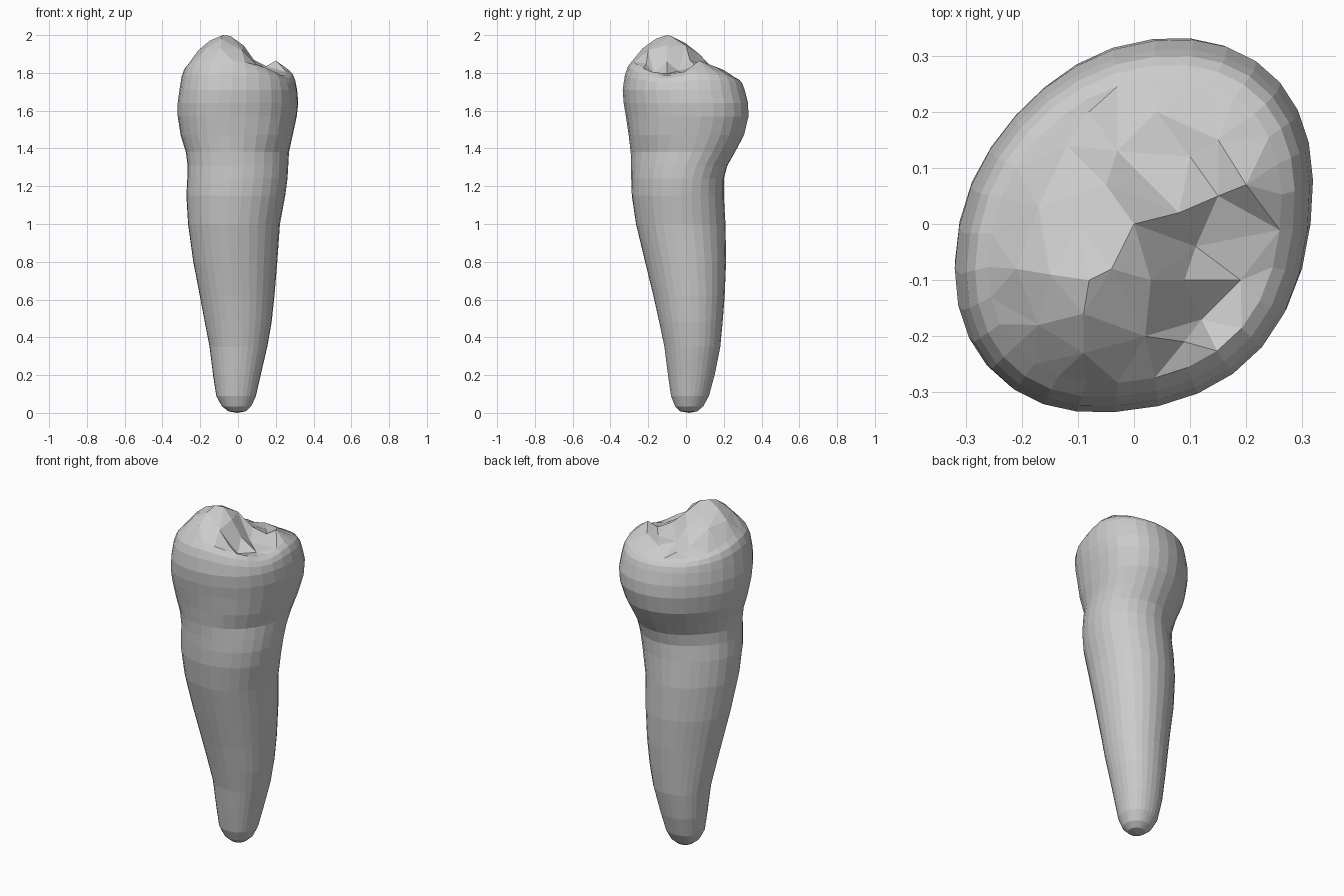
import bpy, bmesh, math
from mathutils import Vector
from mathutils.geometry import delaunay_2d_cdt

SEG = 30

# cross-section stations: z, x min, x max, y min, y max, skew, back-left flattening
ROOT = [
    (0.008, -0.05, 0.04, -0.03, 0.06, 0.0, 0),
    (0.035, -0.085, 0.07, -0.058, 0.092, 0.0, 0),
    (0.09, -0.115, 0.095, -0.08, 0.122, 0.0, 0),
    (0.20, -0.132, 0.12, -0.096, 0.152, 0.0, 0),
    (0.35, -0.152, 0.155, -0.115, 0.183, 0.0, 0.008),
    (0.48, -0.178, 0.178, -0.142, 0.196, 0.02, 0.015),
    (0.62, -0.205, 0.193, -0.173, 0.207, 0.04, 0.02),
    (0.80, -0.24, 0.208, -0.217, 0.215, 0.04, 0.022),
    (1.00, -0.268, 0.222, -0.265, 0.212, 0.04, 0.025),
    (1.15, -0.277, 0.25, -0.287, 0.203, 0.06, 0.028),
    (1.24, -0.272, 0.262, -0.29, 0.203, 0.09, 0.03),
    (1.31, -0.27, 0.266, -0.29, 0.222, 0.12, 0.03),
]
CROWN = [
    ROOT[-1],
    (1.38, -0.278, 0.27, -0.293, 0.262, 0.15, 0.026),
    (1.47, -0.305, 0.288, -0.302, 0.31, 0.18, 0.02),
    (1.57, -0.32, 0.31, -0.318, 0.333, 0.21, 0.015),
    (1.64, -0.32, 0.318, -0.33, 0.33, 0.22, 0.01),
    (1.71, -0.31, 0.312, -0.335, 0.312, 0.22, 0.005),
]

# rim heights every 30 degrees, starting at +x
RIM = [1.82, 1.805, 1.78, 1.77, 1.775, 1.80, 1.85, 1.865, 1.865, 1.865, 1.825, 1.78]

# cusps, ridges and grooves inside the rim
BITE = [
    (-0.08, -0.10, 2.00), (-0.04, -0.08, 1.995), (-0.09, -0.16, 1.98),
    (-0.15, -0.09, 1.97), (-0.21, -0.08, 1.92), (-0.17, -0.18, 1.93),
    (-0.09, -0.23, 1.93), (0.02, -0.20, 1.92), (0.03, -0.10, 1.945),
    (0.0, 0.0, 1.945), (-0.10, 0.0, 1.955), (-0.17, 0.03, 1.905),
    (0.08, 0.02, 1.87), (-0.05, 0.07, 1.90), (0.11, -0.04, 1.81),
    (0.12, -0.17, 1.795), (0.09, -0.21, 1.85), (0.09, -0.10, 1.86),
    (0.15, 0.05, 1.835), (0.20, 0.07, 1.865), (0.19, -0.10, 1.795),
    (0.10, 0.12, 1.825), (0.15, 0.15, 1.835), (-0.03, 0.13, 1.83),
    (-0.12, 0.14, 1.825), (-0.08, 0.20, 1.805), (0.04, 0.20, 1.815),
]


def bow(v):
    # slightly squarer than an ellipse
    return math.copysign(abs(v) ** 0.94, v)


def section(st):
    z, x0, x1, y0, y1, skew, flat = st
    mid = Vector(((x0 + x1) / 2, (y0 + y1) / 2, z))
    a, b = (x1 - x0) / 2, (y1 - y0) / 2
    bulge = 0.02 if z > 1.45 else 0
    diag = Vector((1, -1, 0)).normalized()
    pts = []
    for i in range(SEG):
        t = math.tau * i / SEG
        off = Vector((a * bow(math.cos(t)), b * bow(math.sin(t + skew)), 0))
        side = off.normalized().dot(diag)
        off += diag * side ** 4 * (bulge if side > 0 else flat)
        pts.append(mid + off)
    return pts, mid


def rim_height(i):
    u = 12 * i / SEG
    k = int(u)
    return RIM[k % 12] + (RIM[(k + 1) % 12] - RIM[k % 12]) * (u - k)


def skin(bm, rings):
    loops = [[bm.verts.new(p) for p in r] for r in rings]
    for lo, hi in zip(loops, loops[1:]):
        for i in range(SEG):
            j = (i + 1) % SEG
            bm.faces.new((lo[i], lo[j], hi[j], hi[i]))
    return loops


def finish(name, bm):
    me = bpy.data.meshes.new(name)
    bm.to_mesh(me)
    bm.free()
    ob = bpy.data.objects.new(name, me)
    bpy.context.collection.objects.link(ob)


# root: tapering column with rounded tip
bm = bmesh.new()
loops = skin(bm, [section(s)[0] for s in ROOT])
tip = bm.verts.new((-0.005, 0.015, 0))
for i in range(SEG):
    bm.faces.new((loops[0][(i + 1) % SEG], loops[0][i], tip))
finish("root", bm)

# crown wall: bulging sides and rounded shoulder up to the rim
rings = [section(s)[0] for s in CROWN]
wall, mid = section(CROWN[-1])
for scale, lift in ((0.965, 0.5), (0.915, 0.8), (0.84, 1.0)):
    ring = []
    for i, p in enumerate(wall):
        q = mid.lerp(p, scale)
        q.z = p.z + (rim_height(i) - p.z) * lift
        ring.append(q)
    rings.append(ring)
bm = bmesh.new()
rim = skin(bm, rings)[-1]

# biting surface: facets stretched between the rim and the cusps and grooves
verts = rim + [bm.verts.new(p) for p in BITE]
flat = [v.co.xy for v in verts]
edges = [(i, (i + 1) % SEG) for i in range(SEG)]
result = delaunay_2d_cdt(flat, edges, [], 1, 1e-5)
for tri in result[2]:
    bm.faces.new([verts[result[3][k][0]] for k in tri])
finish("crown", bm)
